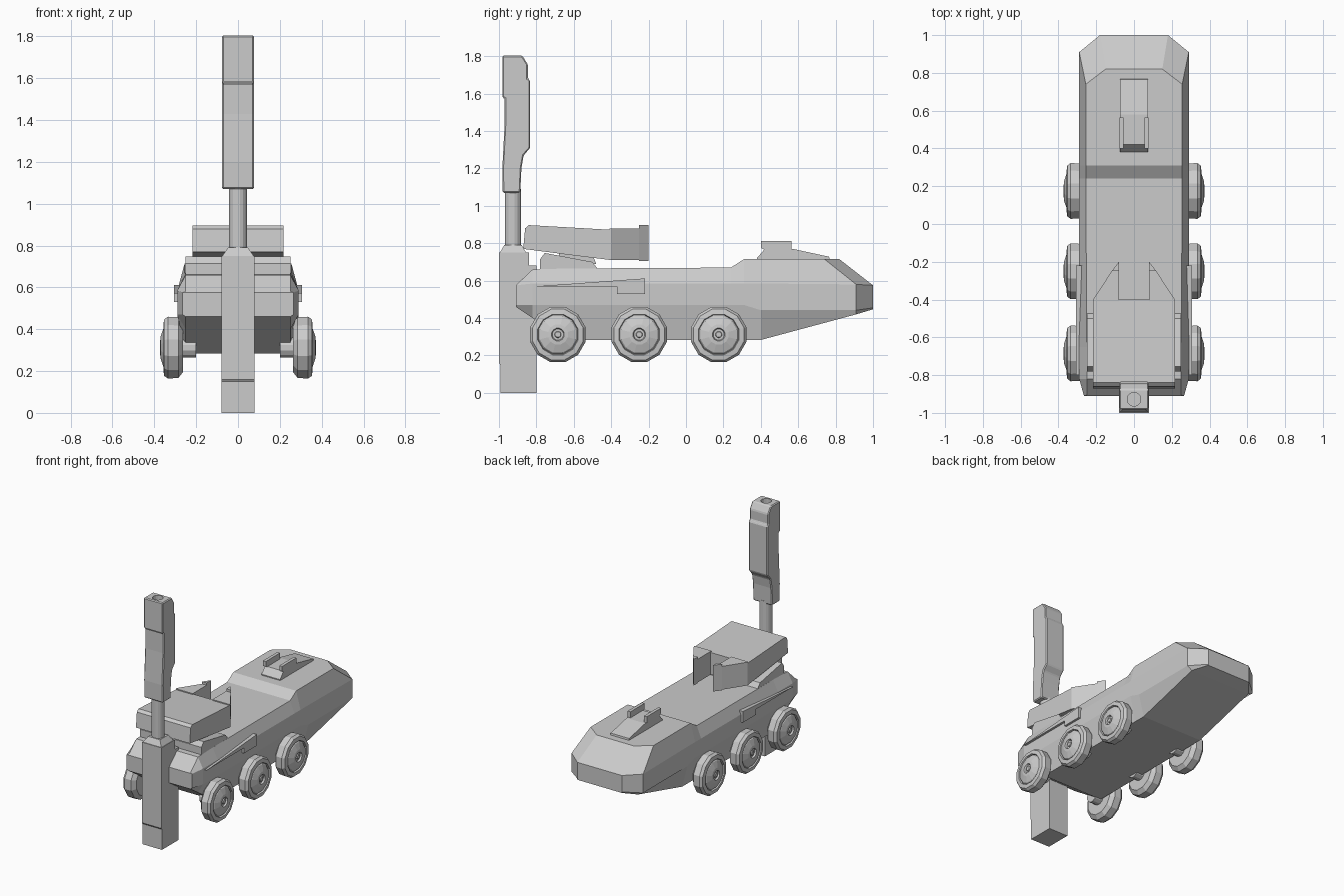
import bpy, bmesh
from math import cos, sin, pi

if "Cube" in bpy.data.objects:
    bpy.data.objects.remove(bpy.data.objects["Cube"])


def make(name, verts, faces, bevel=0, mirror=False):
    me = bpy.data.meshes.new(name)
    me.from_pydata(verts, [], faces)
    bm = bmesh.new()
    bm.from_mesh(me)
    bmesh.ops.remove_doubles(bm, verts=bm.verts, dist=1e-5)
    bmesh.ops.recalc_face_normals(bm, faces=bm.faces)
    bm.to_mesh(me)
    bm.free()
    ob = bpy.data.objects.new(name, me)
    bpy.context.collection.objects.link(ob)
    if bevel:
        m = ob.modifiers.new("bevel", "BEVEL")
        m.width, m.segments = bevel, 1
    if mirror:
        m = ob.modifiers.new("mirror", "MIRROR")
        m.use_axis = (True, False, False)
        m.use_mirror_merge = False
    return ob


def prism(name, pts, a, b, axis="x", **kw):
    """Extrude a (y, z) profile along x, or an (x, y) plan along z."""
    n = len(pts)
    put = (lambda p, t: (t, p[0], p[1])) if axis == "x" else (lambda p, t: (p[0], p[1], t))
    verts = [put(p, a) for p in pts] + [put(p, b) for p in pts]
    faces = [[i, (i + 1) % n, n + (i + 1) % n, n + i] for i in range(n)]
    faces += [list(range(n)), list(range(n, 2 * n))]
    return make(name, verts, faces, **kw)


def lathe(name, prof, cy, cz, n, axis="x", **kw):
    """Spin (radius, height) points; height runs along x or z."""
    verts, faces = [], []
    for r, h in prof:
        for i in range(n):
            c, s = r * cos(2 * pi * (i + .5) / n), r * sin(2 * pi * (i + .5) / n)
            verts.append((h, cy + c, cz + s) if axis == "x" else (c, cy + s, cz + h))
    for k in range(len(prof) - 1):
        faces += [[k * n + i, k * n + (i + 1) % n, k * n + n + (i + 1) % n, k * n + n + i]
                  for i in range(n)]
    faces += [list(range(n)), list(range((len(prof) - 1) * n, len(prof) * n))]
    return make(name, verts, faces, **kw)


# Hull: lofted stations (band y, belly w, belly z, band w, band low, band high, deck y, deck w, deck z)
stations = [
    (-.91, .25, .46, .265, .47, .575, -.905, .25, .58),
    (-.82, .25, .40, .29, .47, .585, -.82, .25, .66),
    (-.65, .25, .283, .29, .47, .585, -.65, .25, .665),
    (.24, .25, .283, .29, .47, .585, .24, .255, .67),
    (.31, .25, .283, .29, .47, .585, .31, .255, .715),
    (.40, .25, .283, .29, .442, .585, .40, .255, .715),
    (.91, .25, .42, .29, .442, .58, .74, .255, .715),
    (1.0, .18, .447, .18, .455, .575, .82, .15, .715),
]
verts, faces = [], []
for yb, wb, zb, w, zl, zh, yd, wd, zd in stations:
    right = [(wb, yb, zb), (w, yb, zl), (w, yb, zh), (wd, yd, zd)]
    verts += right + [(-x, y, z) for x, y, z in reversed(right)]
for s in range(len(stations) - 1):
    o = s * 8
    faces += [[o + i, o + (i + 1) % 8, o + 8 + (i + 1) % 8, o + 8 + i] for i in range(8)]
for o in (0, (len(stations) - 1) * 8):
    faces += [[o + i, o + i + 1, o + 6 - i, o + 7 - i] for i in range(3)]
make("hull", verts, faces)

# Side armour strips
prism("side_panel", [(-.80, .57), (-.22, .612), (-.22, .53), (-.37, .53), (-.37, .57)],
      .25, .307, mirror=True)

# Wheels: tyre with conical hub cap
for k, y in enumerate((-.685, -.25, .175)):
    lathe(f"wheel_{k + 1}", [(.12, .262), (.15, .285), (.153, .335), (.14, .353), (.112, .357),
                            (.108, .345), (.10, .355), (.055, .37), (.035, .372), (.03, .36),
                            (.018, .36), (.015, .368)], y, .312, 12, mirror=True)
    lathe(f"axle_{k + 1}", [(.05, .2), (.05, .27)], y, .312, 12, mirror=True)

# Launcher base and pivot
prism("launcher_base", [(-.78, .64), (-.78, .715), (-.755, .748), (-.5, .70), (-.47, .66), (-.47, .64)],
      -.25, .25)
prism("launcher_pivot", [(-.68, .68), (-.68, .76), (-.5, .74), (-.48, .69)], -.12, .12)

# Launcher box and its rear wedge doors
prism("launcher_box", [(-.87, .77), (-.86, .88), (-.84, .897), (-.40, .872), (-.40, .71), (-.60, .735)],
      -.218, .218)
prism("launcher_door", [(.08, -.41), (.08, -.25), (.118, -.25), (.217, -.40), (.217, -.41)],
      .71, .88, axis="z", mirror=True)
prism("launcher_door_tip", [(.08, -.25), (.08, -.20), (.118, -.25)], .705, .897, axis="z", mirror=True)

# Rear deck mount with two rails
prism("deck_mount", [(.38, .70), (.38, .722), (.42, .768), (.58, .768), (.765, .728), (.77, .70)],
      -.075, .075)
prism("deck_rail", [(.40, .775), (.40, .812), (.565, .812), (.565, .765), (.42, .765)],
      .055, .078, mirror=True)

# Front post, collar and rod
prism("front_post", [(-.993, 0), (-.993, .15), (-1, .16), (-1, .75), (-.84, .75), (-.84, .68),
                     (-.80, .68), (-.80, 0)], -.079, .079)
collar = [(sx * w, -.925 + sy * d, z) for w, d, z in ((.075, .07, .75), (.048, .047, .79))
          for sx, sy in ((-1, -1), (1, -1), (1, 1), (-1, 1))]
make("post_collar", collar, [[i, (i + 1) % 4, 4 + (i + 1) % 4, 4 + i] for i in range(4)]
     + [[0, 1, 2, 3], [4, 5, 6, 7]])
lathe("post_rod", [(.044, .77), (.044, 1.09)], -.925, 0, 16, axis="z")

# Upper head on the rod, with a round socket in its top
head = prism("upper_head", [(-.98, 1.07), (-.982, 1.2), (-.97, 1.43), (-.97, 1.575), (-.982, 1.58),
                            (-.982, 1.803), (-.875, 1.803), (-.845, 1.755), (-.845, 1.68), (-.833, 1.67),
                            (-.833, 1.31), (-.868, 1.27), (-.88, 1.2), (-.886, 1.07)],
             -.077, .077, bevel=.007)
cutter = lathe("socket_cutter", [(.036, 1.77), (.036, 1.85)], -.928, 0, 16, axis="z")
cutter.hide_render = True
cutter.hide_viewport = True
m = head.modifiers.new("socket", "BOOLEAN")
m.operation, m.object = "DIFFERENCE", cutter
